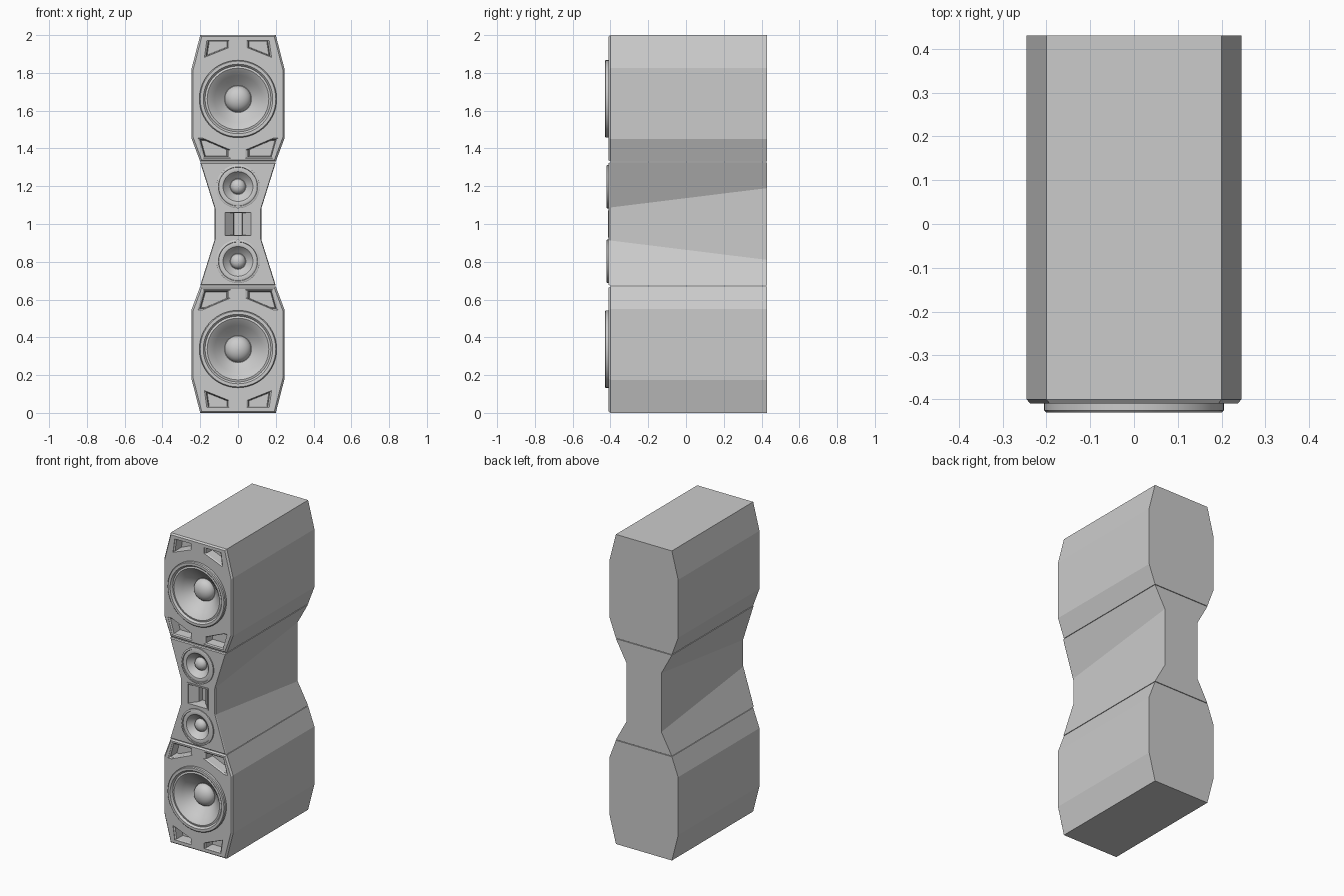
import bpy, bmesh, math

if "Cube" in bpy.data.objects:
    bpy.data.objects.remove(bpy.data.objects["Cube"])

FRONT, BACK = -0.41, 0.43


def loft(name, rings, smooth=None):
    """Closed solid through a list of equal-length point rings."""
    bm = bmesh.new()
    loops = [[bm.verts.new(p) for p in ring] for ring in rings]
    n = len(loops[0])
    for a, b in zip(loops, loops[1:]):
        for i in range(n):
            j = (i + 1) % n
            bm.faces.new((a[i], a[j], b[j], b[i]))
    bm.faces.new(loops[0])
    bm.faces.new(loops[-1])
    bmesh.ops.recalc_face_normals(bm, faces=bm.faces)
    mesh = bpy.data.meshes.new(name)
    bm.to_mesh(mesh)
    bm.free()
    ob = bpy.data.objects.new(name, mesh)
    bpy.context.collection.objects.link(ob)
    if smooth:
        bpy.ops.object.select_all(action='DESELECT')
        ob.select_set(True)
        bpy.context.view_layer.objects.active = ob
        bpy.ops.object.shade_smooth_by_angle(angle=math.radians(smooth))
    return ob


def lathe(name, profile, z, seg=64, smooth=35):
    """Revolve (radius, y) pairs about a front-to-back axis at height z."""
    rings = [[(r * math.cos(2 * math.pi * i / seg), y, z + r * math.sin(2 * math.pi * i / seg))
              for i in range(seg)] for r, y in profile]
    return loft(name, rings, smooth)


def cut(target, cutters):
    for c in cutters:
        mod = target.modifiers.new("cut", 'BOOLEAN')
        mod.operation, mod.solver, mod.object = 'DIFFERENCE', 'EXACT', c
        bpy.context.view_layer.objects.active = target
        bpy.ops.object.modifier_apply(modifier=mod.name)
        bpy.data.objects.remove(c, do_unlink=True)


def symmetric(half):
    return half + [(-x, z) for x, z in reversed(half)]


def ring(poly, y, k=1.0):
    """Polygon at depth y, scaled by k about its centre."""
    cx = sum(p[0] for p in poly) / len(poly)
    cz = sum(p[1] for p in poly) / len(poly)
    return [(cx + (x - cx) * k, y, cz + (z - cz) * k) for x, z in poly]


def inset_ring(poly, y, d):
    cz = sum(p[1] for p in poly) / len(poly)
    return [(x - math.copysign(d, x), y, z - math.copysign(min(d, abs(z - cz)), z - cz)) for x, z in poly]


def dome(r, base, height, steps=8):
    return [(max(r * math.cos(t), 0.0008), base - height * math.sin(t))
            for t in [math.pi / 2 * i / steps for i in range(steps + 1)]]


# Half outlines; heights are measured from the middle of the tower (z = 1)
CABINET = [(0.20, 1.0), (0.245, 0.825), (0.245, 0.45), (0.20, 0.33)]
OUTER_PORT = [(-0.165, 0.972), (-0.045, 0.972), (-0.045, 0.935), (-0.178, 0.882)]
INNER_PORT = [(-0.213, 0.455), (-0.188, 0.455), (-0.040, 0.392), (-0.040, 0.348), (-0.183, 0.348)]

WOOFER = [(0.178, -0.31), (0.178, -0.404), (0.205, -0.404), (0.205, -0.425), (0.200, -0.43),
          (0.184, -0.43), (0.178, -0.424), (0.174, -0.418), (0.163, -0.421), (0.150, -0.412),
          (0.125, -0.388), (0.098, -0.360), (0.072, -0.338)] + dome(0.070, -0.338, 0.052)
MIDRANGE = [(0.095, -0.36), (0.095, -0.405), (0.115, -0.405), (0.115, -0.418), (0.112, -0.42),
            (0.104, -0.42), (0.102, -0.414), (0.090, -0.417), (0.079, -0.414), (0.074, -0.407),
            (0.055, -0.389), (0.042, -0.377)] + dome(0.040, -0.377, 0.032)

for s, label in ((1, "upper"), (-1, "lower")):
    # Bass cabinet with bevelled front edge
    outline = symmetric([(x, 1 + s * h) for x, h in CABINET])
    cab = loft(label + "_bass_cabinet", [inset_ring(outline, FRONT, 0.008),
                                         ring(outline, FRONT + 0.01), ring(outline, BACK)])
    # Driver opening and four flared ports
    cutters = [lathe("hole", [(0.19, -0.5), (0.19, -0.30)], 1 + s * 0.662)]
    for port in (OUTER_PORT, INNER_PORT):
        for side in (1, -1):
            p = [(side * x, 1 + s * h) for x, h in port]
            cutters.append(loft("port_cut", [ring(p, -0.45), ring(p, -0.408), ring(p, -0.402, 0.86),
                                             ring(p, -0.345, 0.78)]))
    cut(cab, cutters)
    lathe(label + "_woofer", WOOFER, 1 + s * 0.662)

# Waisted centre cabinet: waist grows taller towards the back
def waist(h):
    return symmetric([(0.20, 1.326), (0.125, 1 + h), (0.125, 1 - h), (0.20, 0.674)])

centre = loft("centre_cabinet", [inset_ring(waist(0.086), FRONT, 0.005),
                                 ring(waist(0.087), FRONT + 0.007), ring(waist(0.19), BACK)])
cutters = [lathe("hole", [(0.105, -0.5), (0.105, -0.35)], 1 + s * 0.198) for s in (1, -1)]

# Tweeter horn: side walls slope in to a narrow slot
def rect(w, h, y):
    return [(-w, y, 1 - h), (w, y, 1 - h), (w, y, 1 + h), (-w, y, 1 + h)]

cutters.append(loft("horn_cut", [rect(0.068, 0.062, -0.45), rect(0.068, 0.062, -0.408),
                                 rect(0.024, 0.058, -0.365), rect(0.020, 0.058, -0.335)]))
cut(centre, cutters)

# Raised frame around the horn
frame = loft("tweeter_frame", [rect(0.077, 0.071, -0.400), rect(0.077, 0.071, -0.414)])
cut(frame, [loft("frame_cut", [rect(0.068, 0.062, -0.45), rect(0.068, 0.062, -0.38)])])

for s, label in ((1, "upper"), (-1, "lower")):
    lathe(label + "_midrange", MIDRANGE, 1 + s * 0.198, seg=48)
